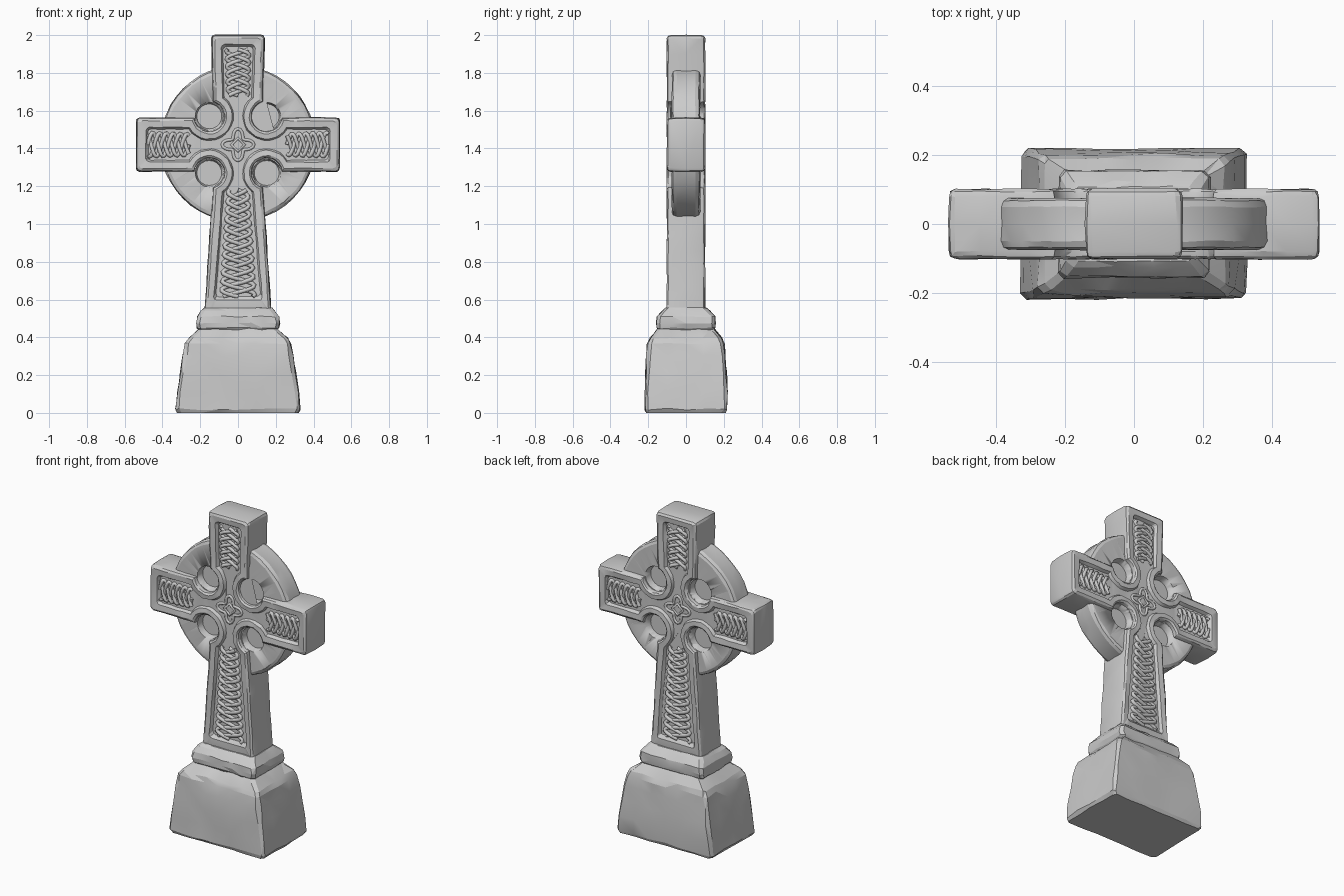
import bpy, bmesh, math, random
from mathutils import Vector, Matrix
from mathutils.geometry import intersect_line_sphere_2d

if "Cube" in bpy.data.objects:
    bpy.data.objects.remove(bpy.data.objects["Cube"])

random.seed(4)
CZ = 1.42                                   # height of the cross centre
HOLE = Vector((0.152, 0.15))                # armpit hollow, from the cross centre
HOLE_R = 0.08


def finish(bm, name, angle):
    bmesh.ops.recalc_face_normals(bm, faces=bm.faces)
    me = bpy.data.meshes.new(name)
    bm.to_mesh(me)
    bm.free()
    ob = bpy.data.objects.new(name, me)
    bpy.context.collection.objects.link(ob)
    bpy.ops.object.select_all(action='DESELECT')
    ob.select_set(True)
    bpy.context.view_layer.objects.active = ob
    bpy.ops.object.shade_smooth_by_angle(angle=math.radians(angle))
    return ob


def loft(name, loops, jitter, angle=12):
    """Skin equal-length loops, cap the ends, roughen like hewn stone."""
    bm = bmesh.new()
    rings = []
    for loop in loops:
        ring = []
        for p in loop:
            j = Vector([random.uniform(-jitter, jitter) for _ in range(3)])
            if p[2] < 0.001 or p[2] > 1.98:
                j.z = 0
            ring.append(bm.verts.new(Vector(p) + j))
        rings.append(ring)
    n = len(rings[0])
    for a, b in zip(rings, rings[1:]):
        for i in range(n):
            k = (i + 1) % n
            bm.faces.new((a[i], a[k], b[k], b[i]))
    bm.faces.new(rings[0][::-1])
    bm.faces.new(rings[-1])
    bmesh.ops.triangulate(bm, faces=bm.faces)
    return finish(bm, name, angle)


# Pedestal: stacked rectangles with clipped corners
def rectangle(hx, hy, z, c=0.018):
    corners = [(hx, -hy), (hx, hy), (-hx, hy), (-hx, -hy)]
    pts = []
    for i in range(4):
        a, b = Vector(corners[i]), Vector(corners[(i + 1) % 4])
        u = (b - a).normalized() * c
        steps = 4 if i % 2 == 0 else 6
        for s in range(steps + 1):
            p = (a + u).lerp(b - u, s / steps)
            pts.append((p.x, p.y, z))
    return pts


foot = [(.318, .208, 0), (.329, .218, .02), (.32, .217, .11), (.306, .213, .21),
        (.29, .208, .30), (.278, .203, .365), (.262, .19, .395), (.205, .148, .445)]
plinth = [(.2, .14, .43), (.216, .154, .45), (.221, .157, .475), (.216, .153, .51),
          (.195, .125, .54), (.18, .108, .556)]
loft("foot", [rectangle(*s) for s in foot], 0.005)
loft("plinth", [rectangle(*s) for s in plinth], 0.003)


# Cross outline, inset by d; quadrants share one construction
def quadrant(d, up):
    c = 0.018
    w, tip_x = 0.142 - d, 0.538 - d
    tip_z = 0.58 - d if up else 0.925 - 2 * d
    wt, wi = (0.14 if up else 0.178) - d, 0.13 - d
    r = HOLE_R + 0.8 * d

    def hit(a, b):
        ps = intersect_line_sphere_2d(a, b, HOLE, r, False)
        return max((p for p in ps if p), key=lambda p: p.length)

    a, v = Vector((tip_x, w)), Vector((wt, tip_z))
    p1, p2 = hit(a, Vector((0.2, w))), hit(v, Vector((wi, 0.2)))
    a_in, v_in = a - Vector((c, 0)), v - Vector((0, c))
    pts = [a - Vector((0, c)), a - Vector((c, c)) * 0.3]
    pts += [a_in.lerp(p1, k / 4) for k in range(4)]
    a1 = math.atan2(*(p1 - HOLE).yx)
    a2 = math.atan2(*(p2 - HOLE).yx) - 2 * math.pi
    for k in range(17):
        t = a1 + (a2 - a1) * k / 16
        pts.append(HOLE + r * Vector((math.cos(t), math.sin(t))))
    n = 4 if up else 8
    pts += [p2.lerp(v_in, k / n) for k in range(1, n + 1)]
    pts += [v - Vector((c, c)) * 0.3, v - Vector((c, 0))]
    return pts


def outline(d, y):
    pts = []
    for sx, sz in ((1, 1), (-1, 1), (-1, -1), (1, -1)):
        q = quadrant(d, sz > 0)
        if sx * sz < 0:
            q.reverse()
        pts += [(sx * p.x, y, CZ + sz * p.y) for p in q]
    return pts


# Cross body: sunk panel, raised rim, rounded edge, then the same on the back
FLOOR = 0.08
half = [(.06, FLOOR), (.05, .099), (.016, .102), (.004, .094), (0, .08)]
profile = [(d, -y) for d, y in half] + [(-.002, 0)] + [(d, y) for d, y in half[::-1]]
loft("cross_body", [outline(d, y) for d, y in profile], 0.002, 20)


# Wheel behind the arms, with a round hollow in each armpit on both faces
def circle(r, y):
    return [(r * math.cos(t), y, CZ + 0.005 + r * math.sin(t))
            for t in (2 * math.pi * i / 48 for i in range(48))]


wheel = loft("wheel", [circle(r, y) for r, y in
             ((.1, -.075), (.39, -.075), (.405, -.068), (.412, -.05), (.41, 0),
              (.412, .05), (.405, .068), (.39, .075), (.1, .075))], 0.002, 15)
bm = bmesh.new()
for sx in (-1, 1):
    for sz in (-1, 1):
        for sy in (-1, 1):
            m = (Matrix.Translation((sx * HOLE.x, sy * 0.08, CZ + sz * HOLE.y))
                 @ Matrix.Rotation(-sy * math.pi / 2, 4, 'X'))
            bmesh.ops.create_cone(bm, cap_ends=True, segments=20, radius1=.066,
                                  radius2=.085, depth=.09, matrix=m)
cutter = finish(bm, "hollow_cutter", 20)
cutter.hide_render = True
mod = wheel.modifiers.new("hollows", 'BOOLEAN')
mod.operation, mod.solver, mod.object = 'DIFFERENCE', 'EXACT', cutter
bpy.context.view_layer.objects.active = wheel
bpy.ops.object.modifier_apply(modifier=mod.name)
bpy.data.objects.remove(cutter)


# Knotwork: braided straps lying in the sunk panels, front and back
def knot(name, paths, thick, closed=False):
    cu = bpy.data.curves.new(name, 'CURVE')
    cu.dimensions = '3D'
    cu.bevel_depth, cu.bevel_resolution = thick, 1
    cu.use_fill_caps = True
    for path in paths:
        for sy in (-1, 1):
            sp = cu.splines.new('POLY')
            sp.points.add(len(path) - 1)
            for pt, (x, h, z) in zip(sp.points, path):
                pt.co = (sx_flip(x, sy), sy * (FLOOR + h), z, 1)
            sp.use_cyclic_u = closed
    ob = bpy.data.objects.new(name, cu)
    bpy.context.collection.objects.link(ob)
    bpy.ops.object.select_all(action='DESELECT')
    ob.select_set(True)
    bpy.context.view_layer.objects.active = ob
    bpy.ops.object.convert(target='MESH')


def sx_flip(x, sy):
    return -x * sy


def braid(start, end, w0, w1, turns):
    """Three crossing strands from start to end (x, z)."""
    a, b = Vector(start), Vector(end)
    u = (b - a).normalized()
    side = Vector((-u.y, u.x))
    n = int(turns * 14)
    paths = []
    for s in range(3):
        path = []
        for i in range(n + 1):
            t = i / n
            th = 2 * math.pi * (turns * t + s / 3)
            p = a.lerp(b, t) + side * math.sin(th) * (w0 + (w1 - w0) * t)
            path.append((p.x, 0.002 + 0.004 * math.sin(2 * th), p.y))
        paths.append(path)
    return paths


knot("shaft_knotwork", braid((0, .615), (0, 1.18), .09, .052, 4), .012)
knot("top_knotwork", braid((0, 1.925), (0, 1.68), .062, .055, 2), .011)
for side, s in (("left", -1), ("right", 1)):
    knot(side + "_arm_knotwork", braid((s * .478, CZ), (s * .26, CZ), .064, .056, 2), .011)
rosette = []
for i in range(40):
    t = 2 * math.pi * i / 40
    r = 0.062 + 0.022 * math.cos(4 * t)
    rosette.append((r * math.cos(t), .001, CZ + r * math.sin(t)))
diamond = [(.035 * math.cos(k * math.pi / 2), .001, CZ + .035 * math.sin(k * math.pi / 2))
           for k in range(4)]
knot("centre_knotwork", [rosette, diamond], .009, True)
